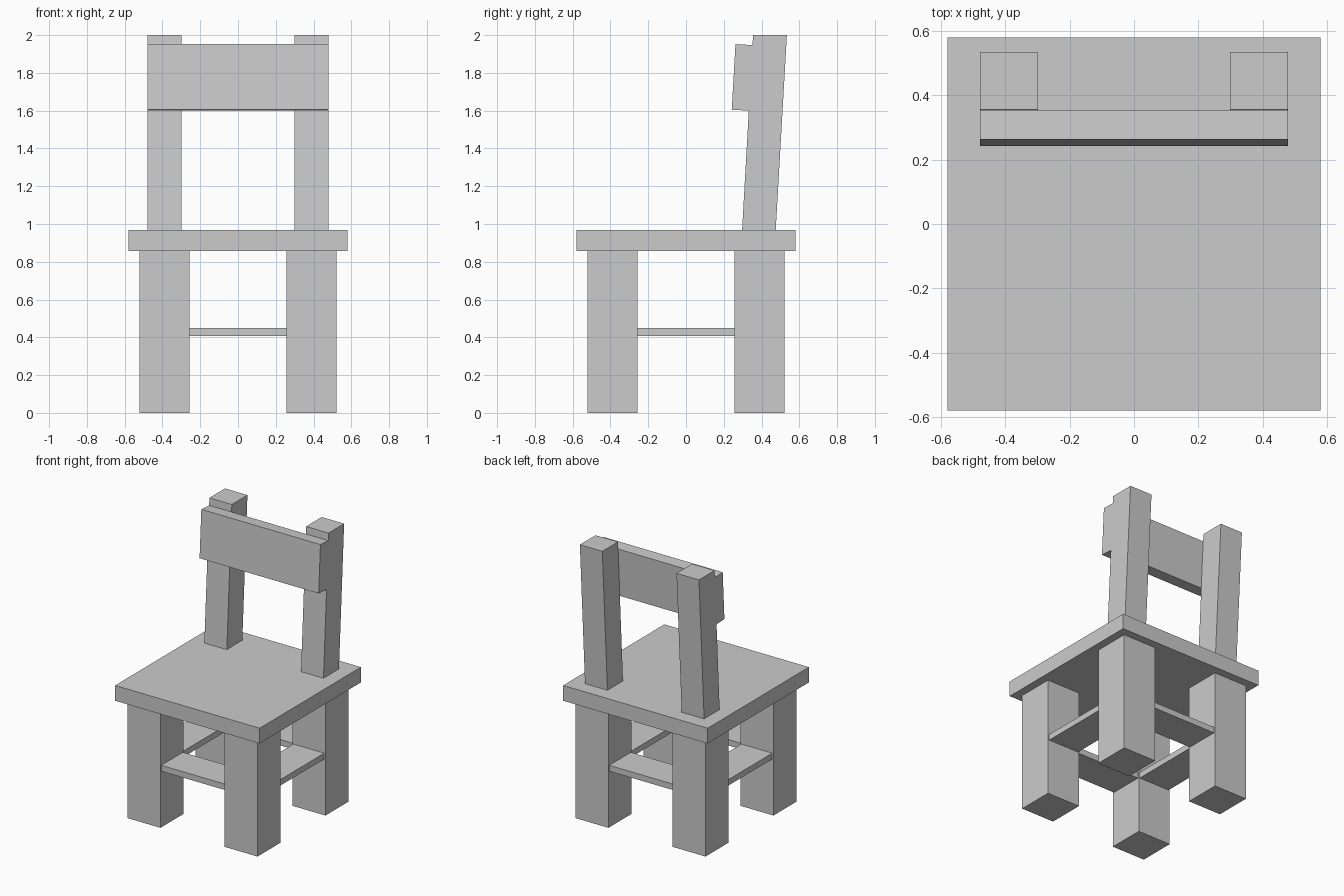
import bpy
import bmesh

if "Cube" in bpy.data.objects:
    bpy.data.objects.remove(bpy.data.objects["Cube"])


def extrude_profile(name, profile, x0, x1):
    """Solid made from a (y, z) side profile swept from x0 to x1."""
    bm = bmesh.new()
    face = bm.faces.new([bm.verts.new((x0, y, z)) for y, z in profile])
    swept = bmesh.ops.extrude_face_region(bm, geom=[face])["geom"]
    verts = [v for v in swept if isinstance(v, bmesh.types.BMVert)]
    bmesh.ops.translate(bm, verts=verts, vec=(x1 - x0, 0, 0))
    bmesh.ops.recalc_face_normals(bm, faces=bm.faces)
    mesh = bpy.data.meshes.new(name)
    bm.to_mesh(mesh)
    bm.free()
    obj = bpy.data.objects.new(name, mesh)
    bpy.context.collection.objects.link(obj)
    return obj


def box(name, x, y, z):
    """Box from (min, max) ranges on each axis."""
    profile = [(y[0], z[0]), (y[1], z[0]), (y[1], z[1]), (y[0], z[1])]
    return extrude_profile(name, profile, *x)


def span(side, inner, outer):
    return tuple(sorted((side * inner, side * outer)))


SEAT = 0.58
SEAT_Z = (0.858, 0.969)
LEG_IN, LEG_OUT = 0.257, 0.522
RAIL_IN, RAIL_OUT = 0.265, 0.512
RAIL_Z = (0.407, 0.45)

# Seat slab
box("seat", (-SEAT, SEAT), (-SEAT, SEAT), SEAT_Z)

# Four legs
for sy, row in ((-1, "front"), (1, "back")):
    for sx, side in ((-1, "left"), (1, "right")):
        box(f"{row}_leg_{side}", span(sx, LEG_IN, LEG_OUT),
            span(sy, LEG_IN, LEG_OUT), (0, SEAT_Z[0]))

# Flat stretchers joining the legs on all four sides
gap = (-LEG_IN, LEG_IN)
for s, row, side in ((-1, "front", "left"), (1, "back", "right")):
    box(f"{row}_stretcher", gap, span(s, RAIL_IN, RAIL_OUT), RAIL_Z)
    box(f"{side}_stretcher", span(s, RAIL_IN, RAIL_OUT), gap, RAIL_Z)

# Leaning back posts
post = [(0.297, SEAT_Z[1]), (0.475, SEAT_Z[1]), (0.534, 2.0), (0.355, 2.0)]
for sx, side in ((-1, "left"), (1, "right")):
    extrude_profile(f"back_post_{side}", post, *span(sx, 0.298, 0.478))

# Backrest board on the front of the posts
board = [(0.242, 1.605), (0.333, 1.600), (0.352, 1.947), (0.262, 1.952)]
extrude_profile("backrest_board", board, -0.478, 0.478)
